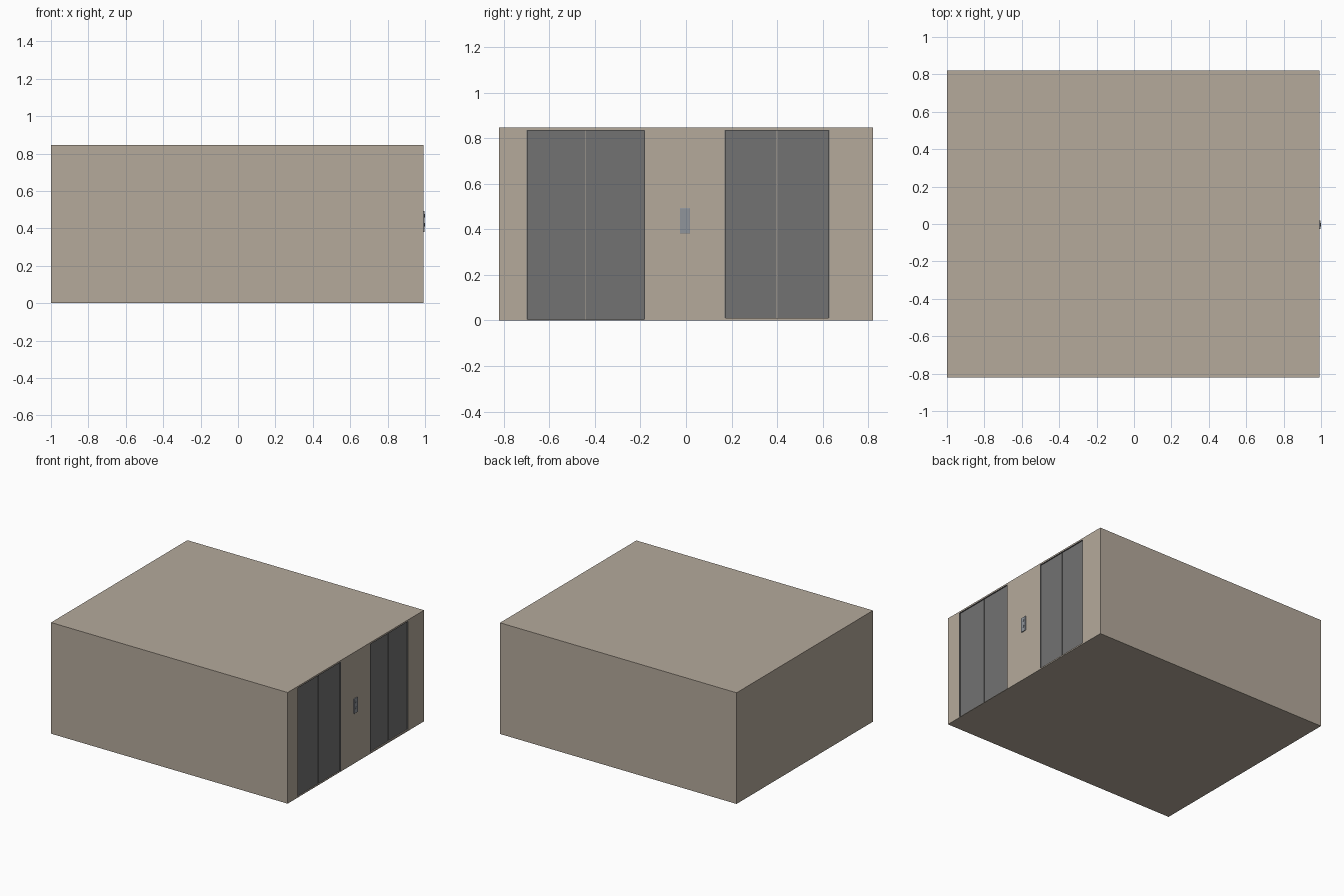
import bpy
import math

if "Cube" in bpy.data.objects:
    bpy.data.objects.remove(bpy.data.objects["Cube"])


def material(name, rgb):
    m = bpy.data.materials.new(name)
    m.diffuse_color = (*rgb, 1)
    m.use_nodes = True
    m.node_tree.nodes["Principled BSDF"].inputs["Base Color"].default_value = m.diffuse_color
    return m


WALL = material("tan_wall", (0.46, 0.40, 0.33))
DOOR = material("dark_metal", (0.17, 0.17, 0.17))
PLATE = material("steel_plate", (0.28, 0.30, 0.33))


def box(name, lo, hi, mat=None, bevel=0):
    bpy.ops.mesh.primitive_cube_add(size=1, location=[(a + b) / 2 for a, b in zip(lo, hi)])
    o = bpy.context.object
    o.name = name
    o.scale = [b - a for a, b in zip(lo, hi)]
    bpy.ops.object.transform_apply(location=False, rotation=False, scale=True)
    if mat:
        o.data.materials.append(mat)
    if bevel:
        b = o.modifiers.new("bevel", 'BEVEL')
        b.width = bevel
        b.segments = 2
    return o


FACE = 0.992      # outer plane of the door wall
DEPTH = 0.014     # depth of the door recesses
FRAME = 0.004     # thickness of the door lining

# Main building block
body = box("building_block", (-1, -0.82, 0), (FACE, 0.82, 0.846), WALL)


def double_door(name, y0, y1, z0, z1):
    # Recess cut into the wall
    cutter = box(name + "_cutter", (FACE - DEPTH, y0, z0), (FACE + 0.1, y1, z1))
    cutter.hide_render = True
    cutter.hide_set(True)
    cut = body.modifiers.new(name, 'BOOLEAN')
    cut.operation = 'DIFFERENCE'
    cut.solver = 'EXACT'
    cut.object = cutter

    # Thin lining on the jambs and head
    back, front = FACE - DEPTH, FACE
    box(name + "_jamb_near", (back, y0, z0), (front, y0 + FRAME, z1), DOOR)
    box(name + "_jamb_far", (back, y1 - FRAME, z0), (front, y1, z1), DOOR)
    box(name + "_head", (back, y0 + FRAME, z1 - FRAME), (front, y1 - FRAME, z1), DOOR)

    # Two sliding leaves with a narrow centre seam
    mid = (y0 + y1) / 2
    for side, a, b in (("near", y0 + FRAME, mid - 0.002), ("far", mid + 0.002, y1 - FRAME)):
        box(f"{name}_leaf_{side}", (back, a, z0), (back + 0.006, b, z1 - FRAME), DOOR)


double_door("wide_door", -0.70, -0.18, 0.005, 0.837)
double_door("narrow_door", 0.17, 0.63, 0.01, 0.837)

# Call panel with two round buttons
box("call_panel", (FACE - 0.002, -0.026, 0.381), (0.998, 0.018, 0.494), PLATE, 0.002)
for label, z in (("up", 0.467), ("down", 0.42)):
    bpy.ops.mesh.primitive_cylinder_add(vertices=16, radius=0.009, depth=0.004,
                                        location=(0.998, -0.004, z),
                                        rotation=(0, math.pi / 2, 0))
    button = bpy.context.object
    button.name = label + "_button"
    button.data.materials.append(PLATE)
    bpy.ops.object.shade_smooth_by_angle()
